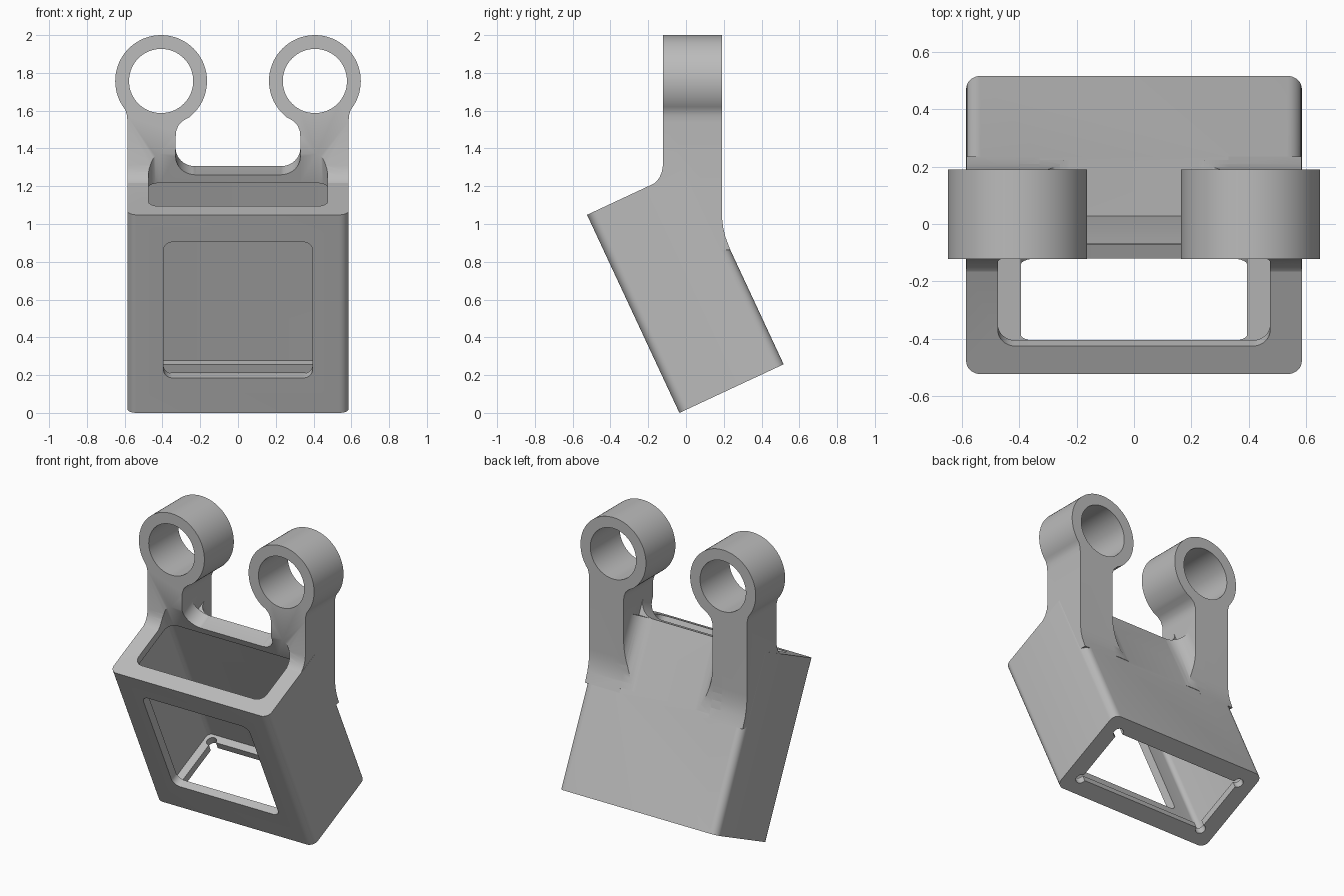
import bpy
import bmesh
from math import cos, sin, radians, pi
from mathutils import Matrix, Vector

if "Cube" in bpy.data.objects:
    bpy.data.objects.remove(bpy.data.objects["Cube"], do_unlink=True)

grey = bpy.data.materials.new("plain grey")
grey.use_nodes = True
grey.diffuse_color = (0.5, 0.5, 0.5, 1)
grey.node_tree.nodes["Principled BSDF"].inputs["Base Color"].default_value = (0.5, 0.5, 0.5, 1)

# Frames: the tilted housing (x, depth, height) and upright profile planes
TILT = Matrix.Translation((0, -0.035, 0)) @ Matrix.Rotation(radians(25), 4, "X")
FRONT = Matrix.Rotation(radians(90), 4, "X")
SIDE = Matrix(((0, 0, 1, 0), (1, 0, 0, 0), (0, 1, 0, 0), (0, 0, 0, 1)))
WIDE, DEEP, TALL = 0.586, 0.609, 1.157
RIM, WALL, LIP = 0.108, 0.055, 0.048


def arc(cx, cy, r, start, end, steps):
    angles = [radians(start + (end - start) * i / steps) for i in range(steps + 1)]
    return [(cx + r * cos(a), cy + r * sin(a)) for a in angles]


def round_rect(x, y0, y1, r):
    corners = ((x - r, y0 + r, -90), (x - r, y1 - r, 0), (r - x, y1 - r, 90), (r - x, y0 + r, 180))
    return [p for cx, cy, a in corners for p in arc(cx, cy, r, a, a + 90, 8)]


def prism(name, points, low, high, frame):
    bm = bmesh.new()
    face = bm.faces.new([bm.verts.new((a, b, low)) for a, b in points])
    moved = bmesh.ops.extrude_face_region(bm, geom=[face])["geom"]
    verts = [v for v in moved if isinstance(v, bmesh.types.BMVert)]
    bmesh.ops.translate(bm, verts=verts, vec=Vector((0, 0, high - low)))
    bmesh.ops.transform(bm, matrix=frame, verts=bm.verts)
    bmesh.ops.recalc_face_normals(bm, faces=bm.faces)
    mesh = bpy.data.meshes.new(name)
    bm.to_mesh(mesh)
    bm.free()
    mesh.materials.append(grey)
    obj = bpy.data.objects.new(name, mesh)
    bpy.context.collection.objects.link(obj)
    return obj


def combine(target, tool, operation):
    mod = target.modifiers.new("boolean", "BOOLEAN")
    mod.operation, mod.solver, mod.object = operation, "EXACT", tool
    bpy.context.view_layer.update()
    graph = bpy.context.evaluated_depsgraph_get()
    mesh = bpy.data.meshes.new_from_object(target.evaluated_get(graph))
    target.modifiers.clear()
    target.data = mesh
    bpy.data.objects.remove(tool, do_unlink=True)


def mirrored(points, side):
    return [(side * a, b) for a, b in points]


# Tilted housing
bracket = prism("bracket", round_rect(WIDE, 0, DEEP, 0.05), 0, TALL, TILT)

# Profiles of the arms: ring and stem from the front, blends from the side
arm_front = arc(0.407, 1.757, 0.243, -39, 232, 56) + [
    (0.29, 1.547), (0.315, 1.523), (0.328, 1.49), (0.33, 1.46),
    (0.33, 0.8), (0.585, 0.8), (0.585, 1.54), (0.588, 1.575)]
arm_side = [(-0.122, 2.1), (-0.122, 1.31), (-0.128, 1.275), (-0.142, 1.243),
            (-0.165, 1.216), (-0.2, 1.195), (-0.15, 1.1), (0.1, 0.86),
            (0.235, 0.862), (0.209, 0.93), (0.197, 0.98), (0.191, 1.03),
            (0.19, 1.07), (0.19, 2.1)]
# Fillets from the arms to the top rim and to the back wall
fillet = 0.105
rim_blend = [(0.4, TALL - 0.04)] + [(0.4, TALL + fillet)] + arc(
    0.33 - fillet, TALL + fillet, fillet, 0, -90, 10) + [(0.33 - fillet, TALL - 0.04)]
back_blend = [(0.4, DEEP - 0.04)] + [(0.4, DEEP + fillet)] + arc(
    0.33 - fillet, DEEP + fillet, fillet, 0, -90, 10) + [(0.33 - fillet, DEEP - 0.04)]

for side in (-1, 1):
    parts = (
        prism("arm", mirrored(arm_front, side), -0.4, 0.4, FRONT),
        prism("rim_fillet", mirrored(rim_blend, side), 0.001 - DEEP, -0.4, TILT @ FRONT),
        prism("back_fillet", mirrored(back_blend, side), 0.7, TALL - 0.001, TILT),
    )
    for part in parts:
        combine(part, prism("side_shape", arm_side, -0.8, 0.8, SIDE), "INTERSECT")
        combine(bracket, part, "UNION")
    # Ring bore
    bore = prism("bore", arc(side * 0.407, 1.757, 0.17, 0, 354.375, 63), -0.5, 0.5, FRONT)
    combine(bracket, bore, "DIFFERENCE")

# Hollow chamber with narrower openings above and below
opening = round_rect(0.475, RIM, DEEP - RIM, 0.06)
chamber = round_rect(WIDE - WALL, WALL, DEEP - WALL, 0.03)
cutters = [
    prism("chamber", chamber, LIP, TALL - LIP, TILT),
    prism("top_opening", opening, TALL - 0.2, 1.6, TILT),
    prism("bottom_opening", round_rect(0.475, RIM, DEEP - RIM, 0.01), -0.2, 0.2, TILT),
    prism("front_window", round_rect(0.395, 0.204, 0.998, 0.05), -0.25, 0.2, TILT @ FRONT),
]
# Relief notches in the corners of the lower opening
for x in (-0.475, 0.475):
    for y in (RIM, DEEP - RIM):
        cutters.append(prism("notch", arc(x, y, 0.032, 0, 345, 23), -0.2, 0.15, TILT))
for cutter in cutters:
    combine(bracket, cutter, "DIFFERENCE")

# Smooth rounded surfaces, sharp edges kept
bpy.ops.object.select_all(action="DESELECT")
bracket.select_set(True)
bpy.context.view_layer.objects.active = bracket
bpy.ops.object.shade_smooth_by_angle(angle=radians(30))
